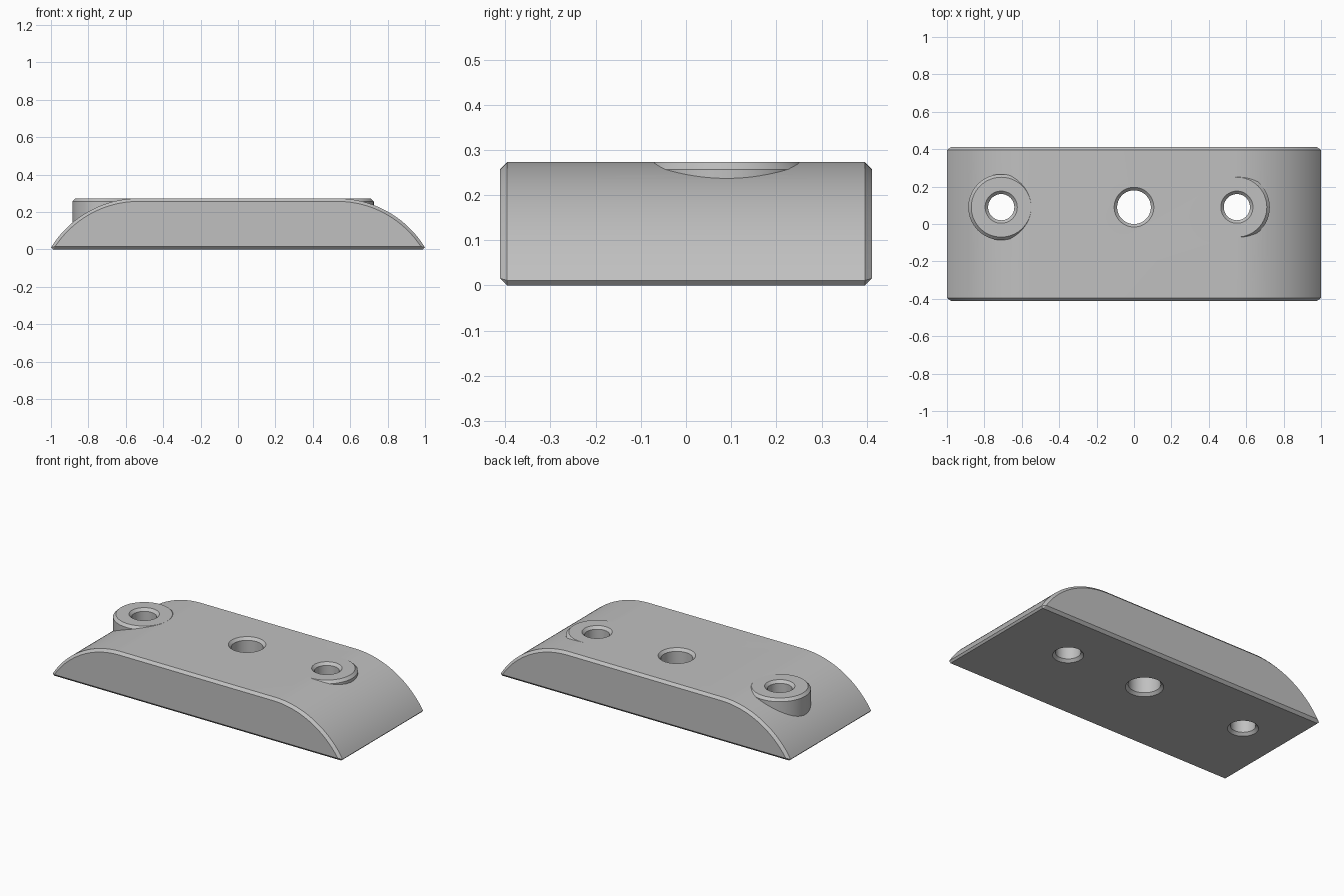
import bpy
import bmesh
import math

cube = bpy.data.objects.get("Cube")
if cube:
    bpy.data.objects.remove(cube, do_unlink=True)

HEIGHT = 0.273
HALF_DEPTH = 0.412
CHAMFER = 0.016
FLAT = 0.53          # half length of the flat top
RADIUS = 0.5515      # radius of the rounded ends
HOLE_Y = 0.09

gray = bpy.data.materials.new("plain gray")
gray.use_nodes = True
gray.diffuse_color = (0.53, 0.53, 0.53, 1)
gray.node_tree.nodes["Principled BSDF"].inputs["Base Color"].default_value = gray.diffuse_color


def loft(name, rings):
    """Skin a list of equal closed rings and cap both ends."""
    bm = bmesh.new()
    loops = [[bm.verts.new(p) for p in ring] for ring in rings]
    n = len(loops[0])
    for a, b in zip(loops, loops[1:]):
        for i in range(n):
            j = (i + 1) % n
            bm.faces.new((a[i], a[j], b[j], b[i]))
    bm.faces.new(loops[0])
    bm.faces.new(loops[-1])
    bmesh.ops.remove_doubles(bm, verts=bm.verts, dist=0.0001)
    bmesh.ops.recalc_face_normals(bm, faces=bm.faces)
    mesh = bpy.data.meshes.new(name)
    bm.to_mesh(mesh)
    bm.free()
    mesh.materials.append(gray)
    obj = bpy.data.objects.new(name, mesh)
    bpy.context.collection.objects.link(obj)
    return obj


def lathe(name, x, profile, sides=72):
    """Turned solid around a vertical axis from (radius, z) pairs."""
    turns = [math.tau * i / sides for i in range(sides)]
    return loft(name, [[(x + r * math.cos(t), HOLE_Y + r * math.sin(t), z) for t in turns]
                       for r, z in profile])


def body_ring(y, inset, steps=28):
    """Domed cross-section: flat top, two arcs, chamfered bottom edge."""
    r = RADIUS - inset
    centre_z = HEIGHT - RADIUS
    low_z = inset if inset else 0.011
    end = math.asin((low_z - centre_z) / r)
    half = []
    for i in range(steps + 1):
        a = math.pi / 2 + (end - math.pi / 2) * i / steps
        half.append((FLAT + r * math.cos(a), centre_z + r * math.sin(a)))
    tip = half[-1][0]
    half.append((tip, low_z) if inset else (tip - 0.01, 0))
    outline = half + [(-x, z) for x, z in reversed(half)]
    return [(x, y, z) for x, z in outline]


def combine(target, tool, operation):
    mod = target.modifiers.new(tool.name, "BOOLEAN")
    mod.operation = operation
    mod.solver = "EXACT"
    mod.object = tool
    bpy.context.view_layer.objects.active = target
    bpy.ops.object.modifier_apply(modifier=mod.name)
    bpy.data.objects.remove(tool, do_unlink=True)


# Domed block with chamfered front and back edges
inner = HALF_DEPTH - CHAMFER
body = loft("mounting_block", [body_ring(-HALF_DEPTH, CHAMFER), body_ring(-inner, 0),
                               body_ring(inner, 0), body_ring(HALF_DEPTH, CHAMFER)])

# Round bosses rising from the curved ends, level with the top
for name, x in (("right_boss", -0.71), ("left_boss", 0.55)):
    boss = lathe(name, x, [(0.176, 0.05), (0.176, HEIGHT - CHAMFER),
                           (0.176 - CHAMFER, HEIGHT)])
    combine(body, boss, "UNION")

# Through holes, countersunk at both ends
for name, x, r in (("right_hole", -0.71, 0.07), ("middle_hole", 0, 0.09), ("left_hole", 0.55, 0.07)):
    wide = r + 2 * CHAMFER
    hole = lathe(name, x, [(wide, -CHAMFER), (r, CHAMFER),
                           (r, HEIGHT - CHAMFER), (wide, HEIGHT + CHAMFER)])
    combine(body, hole, "DIFFERENCE")

# Smooth curves with crisp edges
bpy.ops.object.select_all(action="DESELECT")
body.select_set(True)
bpy.context.view_layer.objects.active = body
bpy.ops.object.shade_smooth_by_angle(angle=math.radians(25))
